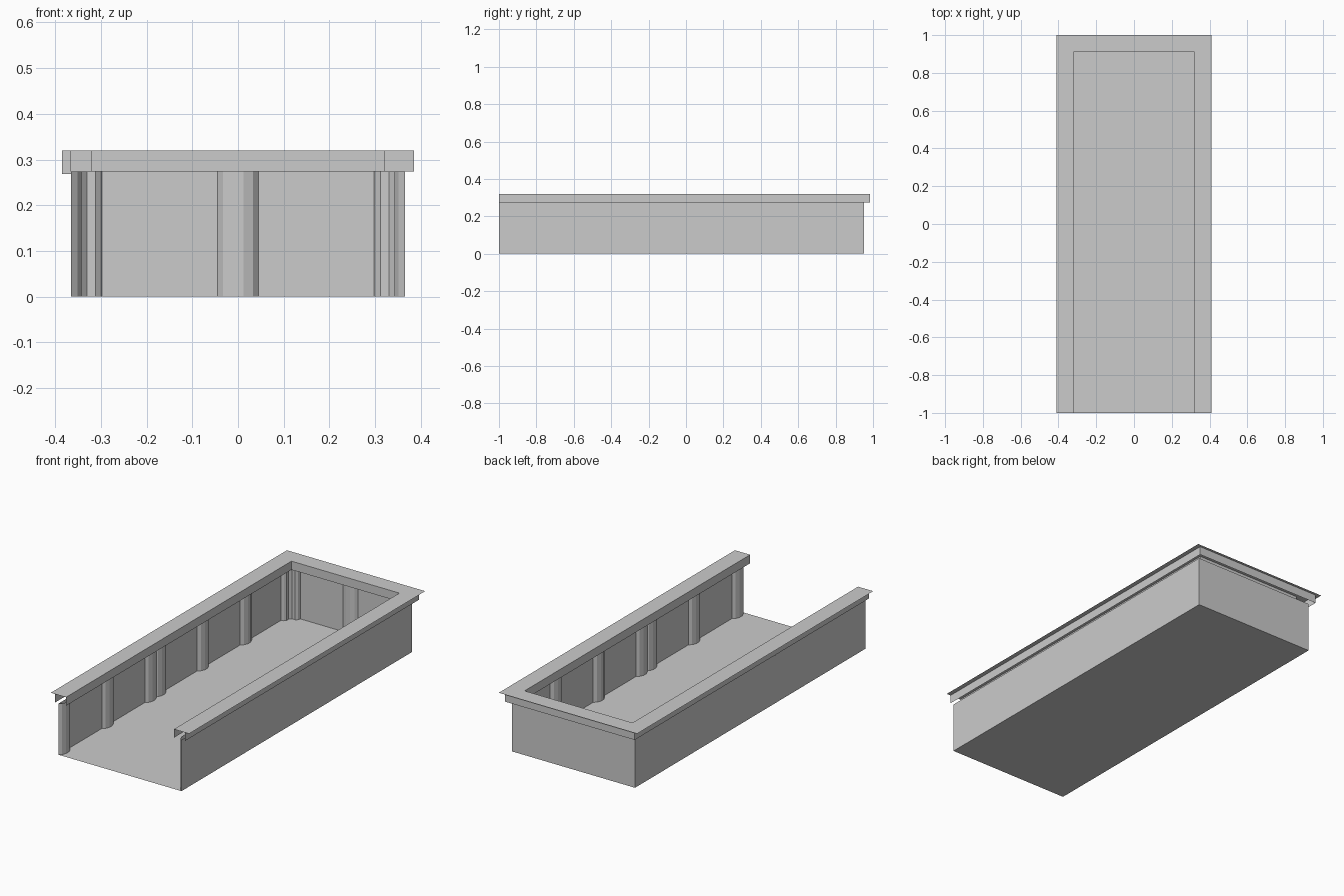
import bpy

if "Cube" in bpy.data.objects:
    bpy.data.objects.remove(bpy.data.objects["Cube"])

FRONT, BACK, WX = -1.0, 0.953, 0.365   # box extents
RIM, TOP = 0.274, 0.32                 # wall top, trim top


def make(name, verts, faces, mirror=False):
    me = bpy.data.meshes.new(name)
    me.from_pydata(verts, [], faces)
    me.update()
    ob = bpy.data.objects.new(name, me)
    bpy.context.collection.objects.link(ob)
    if mirror:
        mod = ob.modifiers.new("mirror", 'MIRROR')
        mod.use_axis = (True, False, False)
        mod.use_mirror_merge = False
    return ob


def strip(name, a, b, mirror=False):
    """Quads between two rails of equal length."""
    n = len(a)
    faces = [(i, i + 1, n + i + 1, n + i) for i in range(n - 1)]
    return make(name, list(a) + list(b), faces, mirror)


def u_path(hx, yb, z):
    return [(-hx, FRONT, z), (-hx, yb, z), (hx, yb, z), (hx, FRONT, z)]


def column(name, profile, mirror=False):
    strip(name, [(x, y, 0) for x, y in profile],
          [(x, y, RIM) for x, y in profile], mirror)


# Floor and outer walls, open at the front
make("floor", [(-WX, FRONT, 0), (WX, FRONT, 0), (WX, BACK, 0), (-WX, BACK, 0)],
     [(3, 2, 1, 0)])
strip("walls", u_path(WX, BACK, RIM), u_path(WX, BACK, 0))

# Top trim: flat coping with an outer skirt and an inner lip
strip("coping", u_path(0.32, 0.91, TOP), u_path(0.41, 1.0, TOP))
strip("outer_skirt", u_path(0.385, 0.985, TOP), u_path(0.385, 0.985, RIM))
strip("inner_lip", u_path(0.32, 0.91, RIM), u_path(0.32, 0.91, TOP))

# Small closing plate inside the left skirt
strip("trim_joint", [(-0.385, -0.21, 0.268), (-WX, -0.21, 0.268)],
      [(-0.385, -0.21, TOP), (-WX, -0.21, TOP)])

# Shallow half columns: (distance along wall, depth)
HALF = [(-0.045, 0), (-0.033, 0.014), (-0.012, 0.023),
        (0.012, 0.023), (0.033, 0.014), (0.045, 0)]
for y in (-0.955, -0.587, -0.222, -0.142, 0.22, 0.585):
    column("side_column", [(-WX + d, y + s) for s, d in HALF], mirror=True)
column("back_column", [(s, BACK - d) for s, d in HALF])

# Corner columns, symmetric about the diagonal
CORNER = [(0, 0.068), (0.014, 0.064), (0.023, 0.053), (0.023, 0.035),
          (0.035, 0.023), (0.053, 0.023), (0.064, 0.014), (0.068, 0)]
column("corner_column", [(-WX + a, BACK - b) for a, b in CORNER], mirror=True)
